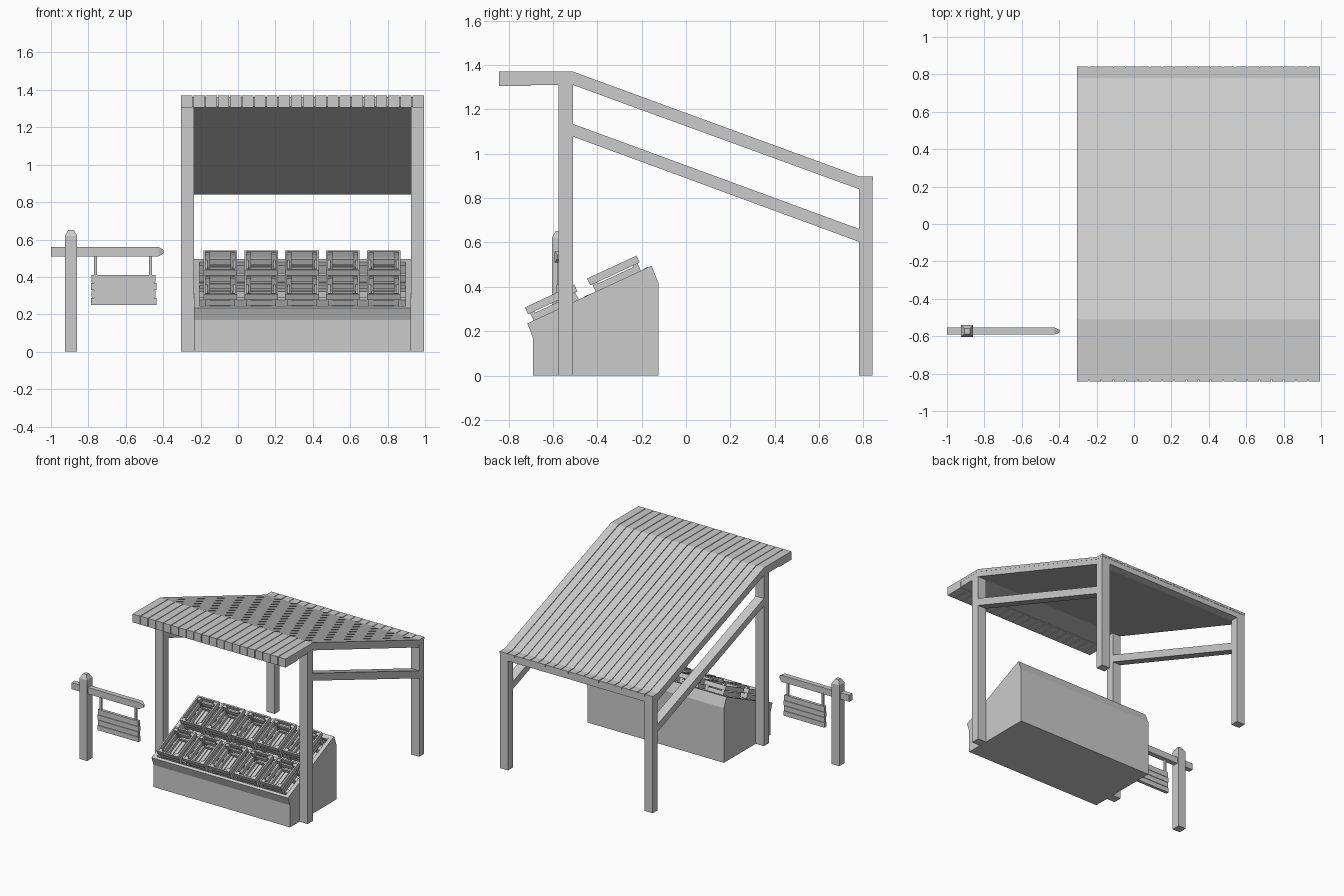
import bpy, bmesh
from math import atan2
from mathutils import Matrix, Vector

if "Cube" in bpy.data.objects:
    bpy.data.objects.remove(bpy.data.objects["Cube"])

ID = Matrix.Identity(4)


def finish(name, bm, matrix=ID):
    bmesh.ops.recalc_face_normals(bm, faces=bm.faces)
    me = bpy.data.meshes.new(name)
    bm.to_mesh(me)
    bm.free()
    ob = bpy.data.objects.new(name, me)
    ob.matrix_world = matrix
    bpy.context.collection.objects.link(ob)
    return ob


def boxes(name, specs, matrix=ID):
    """One object from boxes given as (x0, x1, y0, y1, z0, z1)."""
    bm = bmesh.new()
    for x0, x1, y0, y1, z0, z1 in specs:
        m = Matrix.Translation(((x0 + x1) / 2, (y0 + y1) / 2, (z0 + z1) / 2)) \
            @ Matrix.Diagonal((x1 - x0, y1 - y0, z1 - z0, 1))
        bmesh.ops.create_cube(bm, size=1, matrix=m)
    return finish(name, bm, matrix)


def extrude_x(name, profile, spans):
    """Extrude a (y, z) profile along x for each (x0, x1) span."""
    bm = bmesh.new()
    for x0, x1 in spans:
        f = bm.faces.new([bm.verts.new((x0, y, z)) for y, z in profile])
        r = bmesh.ops.extrude_face_region(bm, geom=[f])
        vs = [v for v in r["geom"] if isinstance(v, bmesh.types.BMVert)]
        bmesh.ops.translate(bm, verts=vs, vec=(x1 - x0, 0, 0))
    return finish(name, bm)


def taper_end(ob, axis, limit, centre, factor):
    """Shrink the vertices beyond limit towards the given centre line."""
    for v in ob.data.vertices:
        if v.co[axis] > limit:
            for a in range(3):
                if a != axis:
                    v.co[a] = centre[a] + (v.co[a] - centre[a]) * factor


L, R, W = -0.305, 0.995, 0.07
SIDES = [(L, L + W), (R - W, R)]

# posts
boxes("front_posts", [(a, b, -0.575, -0.51, 0, 1.32) for a, b in SIDES])
boxes("back_posts", [(a, b, 0.78, 0.84, 0, 0.86) for a, b in SIDES])

# sloping side rails
extrude_x("side_rails", [(-0.512, 1.135), (0.782, 0.66), (0.782, 0.602), (-0.512, 1.078)], SIDES)

# roof slab with narrow planks laid over it
extrude_x("roof_slab", [(-0.832, 1.31), (-0.51, 1.31), (0.78, 0.84), (0.84, 0.84), (0.84, 0.893),
                        (0.78, 0.893), (-0.51, 1.363), (-0.832, 1.363)], [(L + 0.001, R - 0.001)])
n, gap = 20, 0.005
pitch = (R - L) / n
planks = [(L + i * pitch + (gap / 2 if i else 0), L + (i + 1) * pitch - (gap / 2 if i < n - 1 else 0))
          for i in range(n)]
extrude_x("roof_planks", [(-0.843, 1.305), (-0.70, 1.305), (-0.70, 1.35), (-0.51, 1.35), (0.78, 0.88),
                          (0.842, 0.88), (0.842, 0.898), (0.78, 0.898), (-0.51, 1.37), (-0.843, 1.37)],
          planks)

# display counter: sloped top with a recessed shelf between solid cheeks
ang = atan2(0.26, 0.56)
TILT = Matrix.Translation((0, -0.715, 0.235)) @ Matrix.Rotation(ang, 4, 'X')


def on_slope(u, h):
    p = TILT @ Vector((0, u, h))
    return (p.y, p.z)


CL, CR, T = L + W, R - W, 0.03
front = [(-0.69, 0), (-0.69, 0.17), (-0.715, 0.235)]
back = [(-0.155, 0.495), (-0.125, 0.42), (-0.125, 0)]
extrude_x("counter_cheeks", front + back, [(CL, CL + T), (CR - T, CR)])
extrude_x("counter_body", front + [on_slope(0.022, 0), on_slope(0.022, -0.08), on_slope(0.6, -0.08),
                                   on_slope(0.6, 0)] + back, [(CL + T, CR - T)])
boxes("shelf_rails", [(CL + T, CR - T, u, u + 0.022, -0.02, 0.002) for u in (0.283, 0.577)]
      + [(CL + T, CR - T, u, u + 0.03, -0.08, -0.042) for u in (0.07, 0.19, 0.38, 0.5)], TILT)

# slatted crates with stepped, outward flaring walls
crate = []
cw, cl, t = 0.09, 0.1225, 0.011
for k, (h0, h1) in enumerate([(-0.042, -0.01), (-0.003, 0.029), (0.036, 0.07)]):
    s = 0.012 * (2 - k)
    x, y = cw - s, cl - s
    for sg in (-1, 1):
        crate.append((*sorted((sg * x, sg * (x - t))), -y, y, h0, h1))
        crate.append((-x + t, x - t, *sorted((sg * y, sg * (y - t))), h0, h1))
for i in range(4):
    x0 = -0.062 + i * 0.032
    crate.append((x0, x0 + 0.027, -0.095, 0.095, -0.042, -0.032))
for sx in (-1, 1):
    for sy in (-1, 1):
        crate.append((*sorted((sx * 0.055, sx * 0.08)), *sorted((sy * 0.09, sy * 0.112)), -0.042, 0.064))
mesh = None
for row, u in enumerate((0.143, 0.452)):
    for col in range(5):
        m = TILT @ Matrix.Translation((-0.095 + 0.2185 * col, u, 0))
        if mesh is None:
            mesh = boxes("crate", crate, m).data
        else:
            ob = bpy.data.objects.new(f"crate_{row}_{col}", mesh)
            ob.matrix_world = m
            bpy.context.collection.objects.link(ob)

# hanging sign: post with cap, pointed arm, hangers and planked board
boxes("sign_post", [(-0.925, -0.86, -0.605, -0.54, 0, 0.62)])
cap = boxes("sign_post_cap", [(-0.925, -0.86, -0.605, -0.54, 0.62, 0.652)])
taper_end(cap, 2, 0.64, (-0.8925, -0.5725, 0), 0.45)
boxes("sign_arm", [(-1, -0.425, -0.592, -0.554, 0.51, 0.56)])
tip = boxes("sign_arm_tip", [(-0.425, -0.397, -0.592, -0.554, 0.51, 0.56)])
taper_end(tip, 0, -0.41, (0, -0.573, 0.535), 0.35)
boxes("sign_hangers", [(x, x + 0.015, -0.581, -0.565, 0.40, 0.52) for x in (-0.77, -0.475)])
boxes("sign_board", [(-0.785 + 0.003 * (i % 2), -0.437 - 0.003 * (i % 2), -0.584, -0.562,
                      0.25 + i * 0.04, 0.287 + i * 0.04 + (0.003 if i == 3 else 0)) for i in range(4)]
      + [(-0.77, -0.45, -0.578, -0.568, 0.255, 0.405)])
